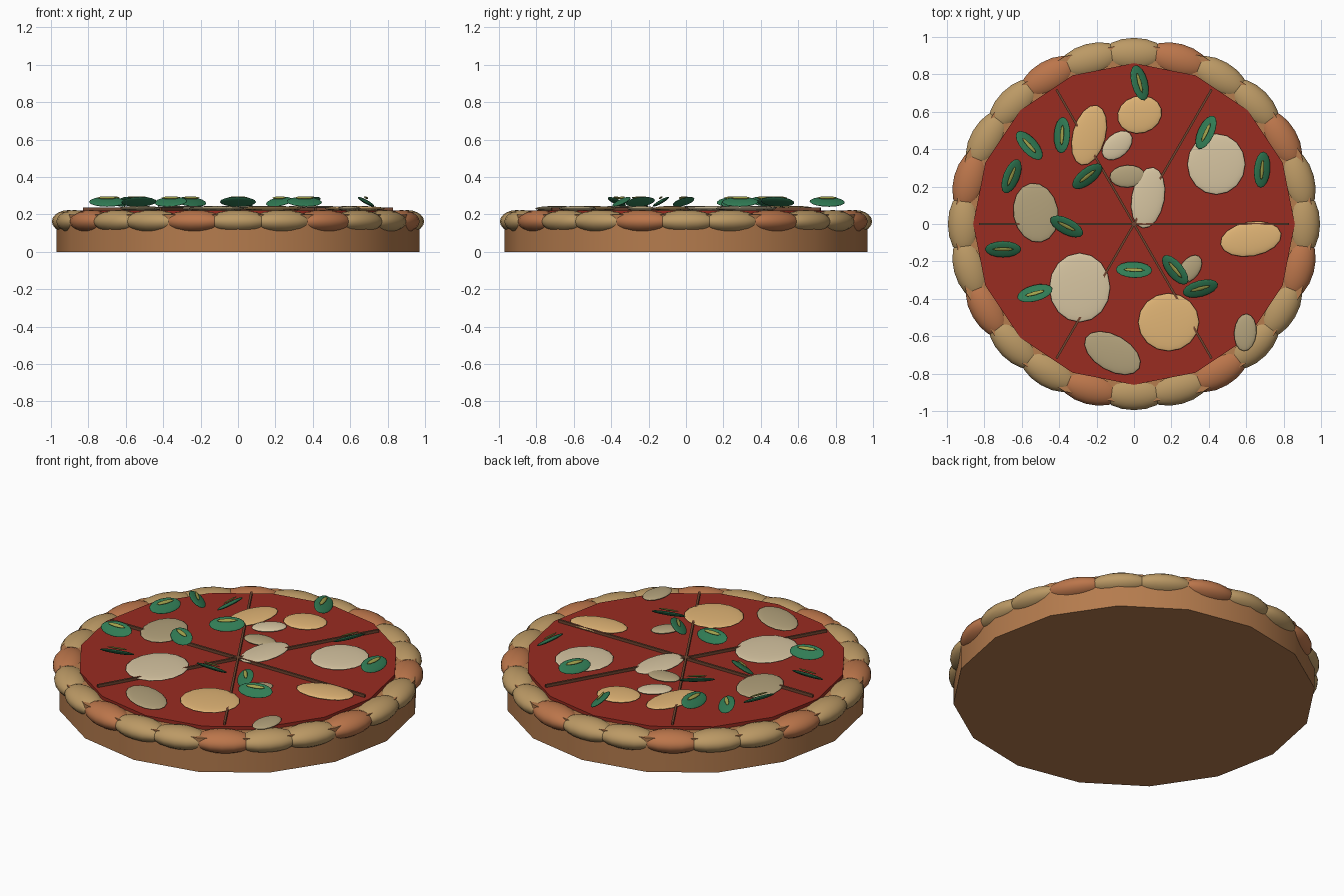
import bpy, math
from math import radians, cos, sin

if "Cube" in bpy.data.objects:
    bpy.data.objects.remove(bpy.data.objects["Cube"])


def mat(name, r, g, b):
    m = bpy.data.materials.new(name)
    m.diffuse_color = (r, g, b, 1)
    m.use_nodes = True
    m.node_tree.nodes["Principled BSDF"].inputs["Base Color"].default_value = m.diffuse_color
    return m


DOUGH = mat("dough", 0.46, 0.2, 0.075)
TAN = mat("crust_tan", 0.5, 0.32, 0.13)
TOAST = mat("crust_toasted", 0.5, 0.18, 0.07)
RED = mat("sauce_red", 0.32, 0.025, 0.015)
BROWN = mat("cut_brown", 0.16, 0.06, 0.03)
CREAM = mat("cheese_cream", 0.68, 0.56, 0.36)
GOLD = mat("cheese_gold", 0.75, 0.46, 0.18)
GREY = mat("cheese_pale", 0.45, 0.36, 0.2)
GREEN = mat("basil_green", 0.03, 0.2, 0.09)
VEIN = mat("basil_vein", 0.35, 0.35, 0.07)


def finish(name, material):
    o = bpy.context.object
    o.name = name
    o.data.materials.append(material)
    return o


def disc(name, r, z0, z1, material):
    bpy.ops.mesh.primitive_cylinder_add(vertices=16, radius=r, depth=z1 - z0,
                                        location=(0, 0, (z0 + z1) / 2), rotation=(0, 0, 0))
    o = finish(name, material)
    bpy.ops.object.shade_smooth_by_angle(angle=radians(35))
    return o


def blob(name, loc, scale, rot, material, seg=16, rings=10):
    bpy.ops.mesh.primitive_uv_sphere_add(segments=seg, ring_count=rings, radius=1,
                                         location=loc, rotation=rot)
    o = finish(name, material)
    o.scale = scale
    bpy.ops.object.shade_smooth()
    return o


# Dough base and sauce layer
disc("dough_base", 0.97, 0, 0.2, DOUGH)
disc("sauce", 0.86, 0.18, 0.22, RED)

# Puffy crust ring, every third lump toasted
for i in range(24):
    a = radians(15 * i)
    blob(f"crust_{i}", (0.905 * cos(a), 0.905 * sin(a), 0.162), (0.09, 0.17, 0.061),
         (0, 0, a), TOAST if i % 3 == 2 else TAN)

# Slice cuts
for i in range(3):
    bpy.ops.mesh.primitive_cube_add(size=1, location=(0, 0, 0.23),
                                    rotation=(0, 0, radians(60 * i)))
    finish(f"slice_cut_{i}", BROWN).scale = (1.66, 0.012, 0.016)

# Cheese patches: x, y, half length, half width, angle, colour
cheese = [
    (-.24, .475, .165, .088, 75, GOLD), (.03, .585, .12, .1, 15, GOLD),
    (-.09, .42, .095, .062, 42, CREAM), (-.035, .255, .095, .06, 3, GREY),
    (.075, .14, .165, .088, 80, CREAM), (.44, .32, .155, .163, 0, CREAM),
    (.625, -.08, .165, .092, 10, GOLD), (-.525, .06, .16, .12, 100, GREY),
    (-.29, -.34, .163, .185, 0, CREAM), (-.115, -.69, .165, .095, -30, GREY),
    (.185, -.525, .163, .155, 0, GOLD), (.30, -.24, .083, .052, 55, GREY),
    (.595, -.58, .1, .06, 85, GREY),
]
for i, (x, y, a, b, ang, m) in enumerate(cheese):
    blob(f"cheese_{i}", (x, y, 0.231), (a, b, 0.014), (0, 0, radians(ang)), m)

# Basil leaves tilted about their length, each with a raised vein: x, y, angle
leaves = [
    (-.56, .42, 132), (-.655, .255, 68), (-.385, .475, 267), (-.25, .255, 38),
    (-.36, -.013, -27), (-.70, -.135, 0), (-.53, -.37, 195), (0, -.245, 178),
    (.22, -.245, -50), (.355, -.345, 15), (.685, .29, 85), (.385, .49, 245),
    (.03, .755, 105),
]
for i, (x, y, ang) in enumerate(leaves):
    rot = (radians(30), 0, radians(ang))
    blob(f"basil_leaf_{i}", (x, y, 0.267), (0.097, 0.05, 0.01), rot, GREEN)
    blob(f"basil_vein_{i}", (x, y, 0.289), (0.056, 0.012, 0.005), rot, VEIN, 8, 6)
